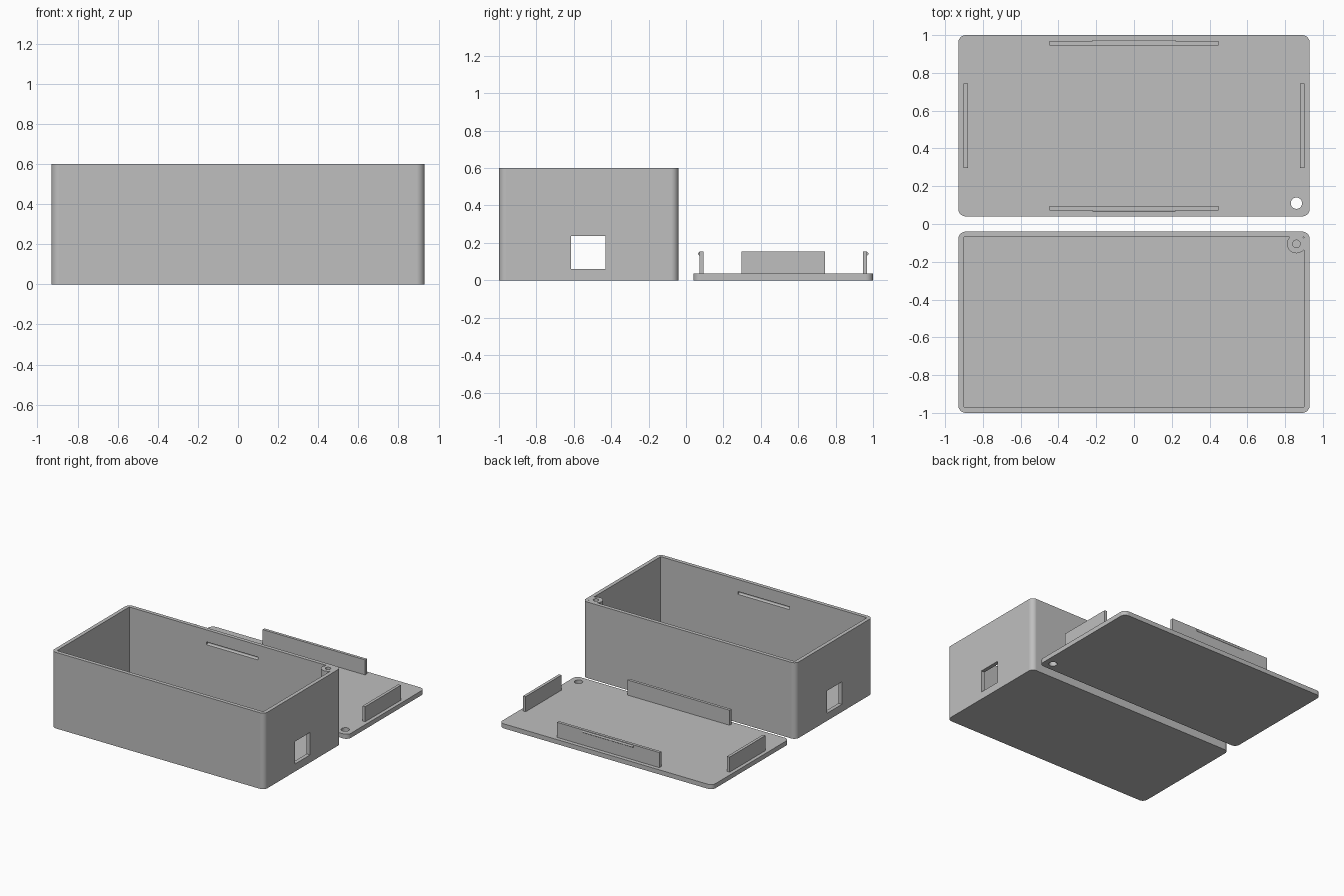
import bpy, bmesh, math
from mathutils import Matrix, Vector

cube = bpy.data.objects.get("Cube")
if cube:
    bpy.data.objects.remove(cube, do_unlink=True)

GREY = (0.52, 0.52, 0.52, 1)
grey = bpy.data.materials.new("light_grey_plastic")
grey.use_nodes = True
grey.diffuse_color = GREY
grey.node_tree.nodes["Principled BSDF"].inputs["Base Color"].default_value = GREY

HALF_X, DEPTH = 0.93, 0.96
WALL, BASE = 0.03, 0.036
HEIGHT = 0.60
BOX_Y, LID_Y = -0.52, 0.52
TAB_TOP, BUMP_Z = 0.155, 0.142


def finish(bm, name):
    mesh = bpy.data.meshes.new(name)
    bm.to_mesh(mesh)
    bm.free()
    mesh.materials.append(grey)
    ob = bpy.data.objects.new(name, mesh)
    bpy.context.collection.objects.link(ob)
    return ob


def block(name, lo, hi, radius=0):
    """Box between two corners, with optional rounded upright edges."""
    lo, hi = Vector(lo), Vector(hi)
    bm = bmesh.new()
    bmesh.ops.create_cube(bm, size=1, matrix=Matrix.Translation((lo + hi) / 2)
                          @ Matrix.Diagonal((*(hi - lo), 1)))
    if radius:
        upright = [e for e in bm.edges
                   if abs(e.verts[0].co.z - e.verts[1].co.z) > 1e-4]
        bmesh.ops.bevel(bm, geom=upright, offset=radius, segments=10,
                        profile=0.5, affect='EDGES')
    return finish(bm, name)


def rod(name, centre, radius, length, axis='Z', sides=48):
    turn = Matrix.Rotation(math.pi / 2, 4, 'Y') if axis == 'X' else Matrix()
    bm = bmesh.new()
    bmesh.ops.create_cone(bm, cap_ends=True, segments=sides, radius1=radius,
                          radius2=radius, depth=length,
                          matrix=Matrix.Translation(centre) @ turn)
    return finish(bm, name)


def select_only(ob):
    bpy.ops.object.select_all(action='DESELECT')
    ob.select_set(True)
    bpy.context.view_layer.objects.active = ob


def combine(target, tool, operation='DIFFERENCE'):
    select_only(target)
    mod = target.modifiers.new("cut", 'BOOLEAN')
    mod.operation, mod.solver, mod.object = operation, 'EXACT', tool
    bpy.ops.object.modifier_apply(modifier=mod.name)
    bpy.data.objects.remove(tool, do_unlink=True)


def smooth(ob):
    select_only(ob)
    bpy.ops.object.shade_smooth_by_angle(angle=math.radians(30))
    mod = ob.modifiers.new("even_normals", 'WEIGHTED_NORMAL')
    mod.keep_sharp = True


# Open box: the cavity leaves a round screw post standing in one corner
box = block("box", (-HALF_X, BOX_Y - DEPTH / 2, 0),
            (HALF_X, BOX_Y + DEPTH / 2, HEIGHT), 0.04)
inner_x, inner_y = HALF_X - WALL, DEPTH / 2 - WALL
cavity = block("cavity", (-inner_x, BOX_Y - inner_y, BASE),
               (inner_x, BOX_Y + inner_y, HEIGHT + 0.1))
combine(cavity, rod("post", (0.86, -0.105, 0.4), 0.05, 1.0))
combine(box, cavity)
combine(box, rod("screw_hole", (0.86, -0.105, HEIGHT), 0.02, 2 * (HEIGHT - BASE)))

# Cable windows through both ends
for side in (-1, 1):
    x = side * HALF_X
    combine(box, block("window", (x - 0.1, -0.615, 0.06), (x + 0.1, -0.43, 0.237)))

# Snap grooves inside the two long walls
groove_z = HEIGHT - (BUMP_Z - BASE)
for side in (-1, 1):
    combine(box, rod("groove", (0, BOX_Y + side * inner_y, groove_z),
                     0.011, 0.45, 'X', 24))
smooth(box)

# Lid plate with a screw hole
lid = block("lid", (-HALF_X, LID_Y - DEPTH / 2, 0),
            (HALF_X, LID_Y + DEPTH / 2, BASE), 0.04)
combine(lid, rod("lid_hole", (0.86, 0.11, 0), 0.03, 0.2))
smooth(lid)

# Upright tabs on the lid, the long ones with a snap ridge on the outside
for side, word in ((-1, "front"), (1, "back")):
    outer = LID_Y + side * 0.449
    inner = outer - side * 0.023
    block(word + "_tab", (-0.447, min(outer, inner), BASE - 0.002),
          (0.447, max(outer, inner), TAB_TOP))
    ridge = rod(word + "_snap_ridge", (0, outer - side * 0.003, BUMP_Z),
                0.009, 0.44, 'X', 24)
    smooth(ridge)
for side, word in ((-1, "right"), (1, "left")):
    outer, inner = side * 0.902, side * 0.879
    block(word + "_tab", (min(outer, inner), LID_Y - 0.223, BASE - 0.002),
          (max(outer, inner), LID_Y + 0.223, TAB_TOP))
